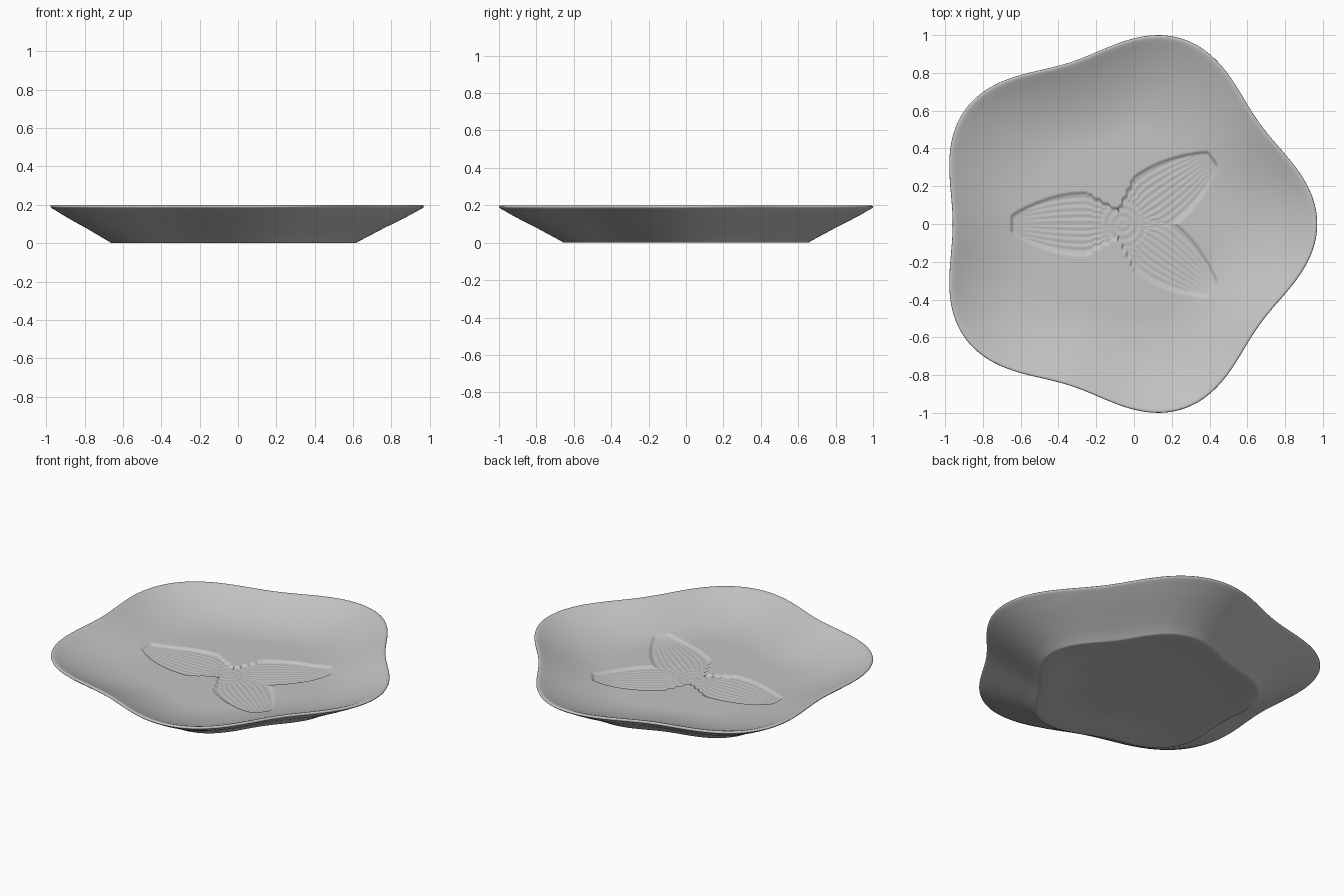
import bpy, math

if "Cube" in bpy.data.objects:
    bpy.data.objects.remove(bpy.data.objects["Cube"])

CX = -0.06            # centre of the five-lobed outline
SEG = 480
FLOOR = 0.08


def outline(a):
    return 0.965 + 0.065 * math.cos(5 * a)


def smooth(t):
    t = max(0.0, min(1.0, t))
    return t * t * (3 - 2 * t)


def inner_height(s):
    return FLOOR + 0.113 * max(0, (s - 0.5) / 0.47) ** 1.9


# Pressed leaf pattern: three ribbed leaves meeting at the middle
LEAVES = [math.radians(d) for d in (180, 36, -36)]


def leaf_depth(x, y):
    best = 0.0
    r = math.hypot(x, y)
    for a in LEAVES:
        u = x * math.cos(a) + y * math.sin(a)
        v = -x * math.sin(a) + y * math.cos(a)
        if u < -0.02 or u > 0.62:
            continue
        if u < 0.19:      # stepped leaf base
            q = max(u, 0) / 0.045
            w = 0.07 + 0.024 * (math.floor(q) + smooth((q % 1) * 2 - 0.5))
            w = min(w, 0.172)
        else:
            w = 0.174 - 0.128 * (max(0, u - 0.2) / 0.4) ** 2
        edge = smooth((w - abs(v)) / 0.02) * smooth((0.598 - u) / 0.02)
        fade = smooth((0.58 - u) / 0.12) * smooth((r - 0.08) / 0.08)
        ribs = 0.0012 * math.cos(2 * math.pi * 5 * v / max(w, 0.11)) * fade
        rings = 0.0012 * math.cos(2 * math.pi * r / 0.04) * (1 - smooth((r - 0.08) / 0.1))
        best = max(best, edge * (0.011 + ribs + rings))
    return best


# Hollowed underside: height by scale of outline
HOLLOW = 0.02
profile = []
for i in range(13):
    s = 0.40 + 0.25 * i / 12
    profile.append((s, HOLLOW * smooth((0.65 - s) / 0.25)))
# Outer wall and rounded rim
profile += [(0.658, 0.001), (0.665, 0.007), (0.73, 0.042), (0.8, 0.08),
            (0.87, 0.115), (0.93, 0.147), (0.97, 0.17), (0.99, 0.181), (0.998, 0.187),
            (1.0, 0.191), (0.999, 0.195), (0.995, 0.198), (0.989, 0.199), (0.982, 0.197),
            (0.974, 0.1945)]
# Curved inner wall
for i in range(14):
    s = 0.965 - 0.29 * i / 13
    profile.append((s, inner_height(s)))
# Fine rings across the floor to carry the leaf relief
START = len(profile)
for i in range(1, 130):
    s = 0.675 * (1 - i / 130)
    profile.append((s, inner_height(s)))

verts, faces = [], []
for k, (s, z) in enumerate(profile):
    for i in range(SEG):
        a = 2 * math.pi * i / SEG
        r = s * outline(a)
        x, y = r * math.cos(a), r * math.sin(a)
        h = z - leaf_depth(x, y) if k >= START else z
        verts.append((x + CX, y, h))
for k in range(len(profile) - 1):
    for i in range(SEG):
        j = (i + 1) % SEG
        a, b = k * SEG, (k + 1) * SEG
        faces.append((a + i, a + j, b + j, b + i))

# Centre of the underside and of the floor
verts.append((CX, 0, HOLLOW))
under = len(verts) - 1
verts.append((CX, 0, FLOOR - leaf_depth(0, 0)))
mid = len(verts) - 1
last = (len(profile) - 1) * SEG
for i in range(SEG):
    j = (i + 1) % SEG
    faces.append((under, j, i))
    faces.append((mid, last + i, last + j))

mesh = bpy.data.meshes.new("dish")
mesh.from_pydata(verts, [], faces)
mesh.update()
dish = bpy.data.objects.new("dish", mesh)
bpy.context.collection.objects.link(dish)

mat = bpy.data.materials.new("plain grey")
mat.diffuse_color = (0.55, 0.55, 0.55, 1)
mat.use_nodes = True
mat.node_tree.nodes["Principled BSDF"].inputs["Base Color"].default_value = mat.diffuse_color
mesh.materials.append(mat)

bpy.context.view_layer.objects.active = dish
dish.select_set(True)
bpy.ops.object.shade_smooth_by_angle(angle=math.radians(60))
